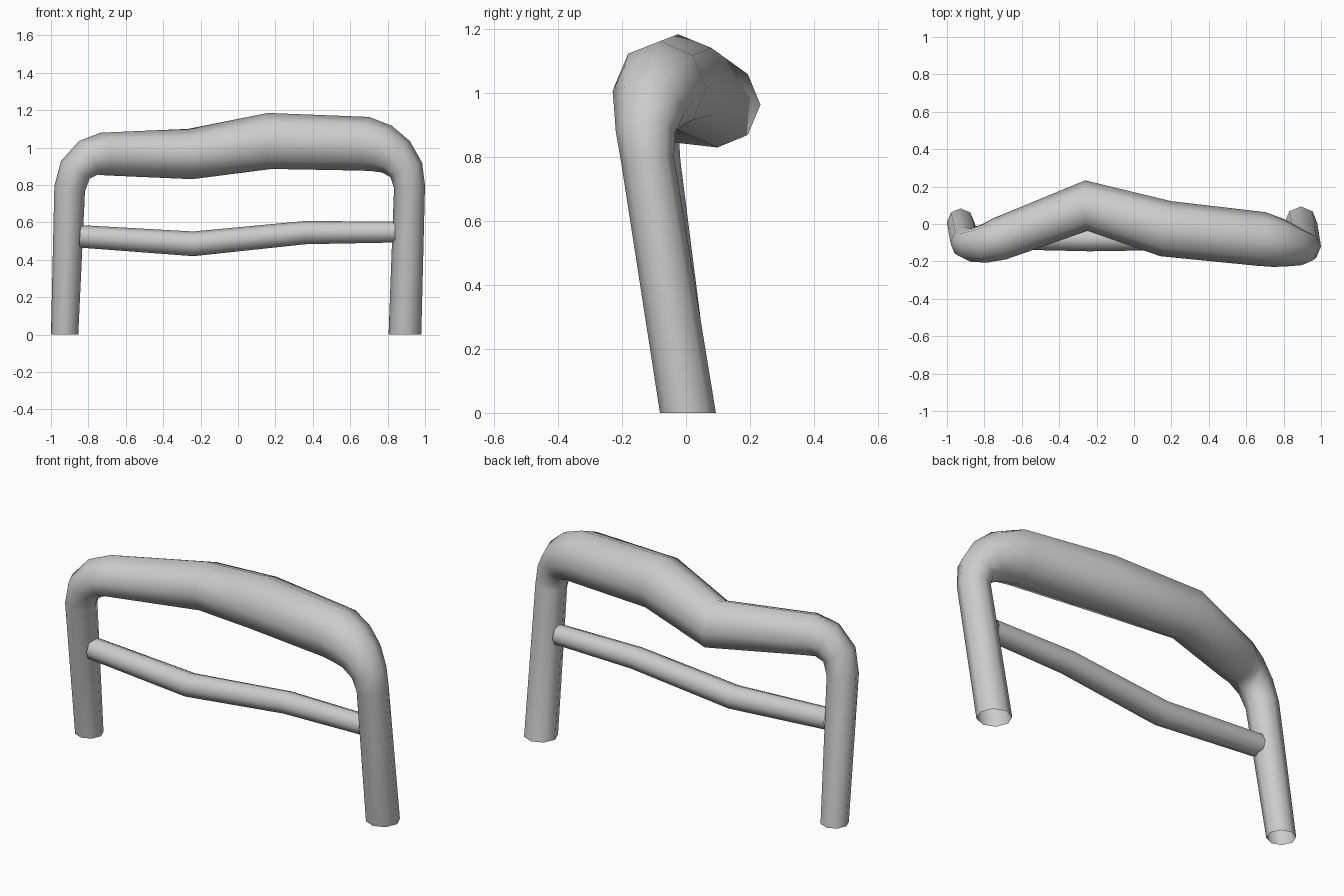
import bpy
import bmesh
from math import cos, sin, pi
from mathutils import Vector

cube = bpy.data.objects.get("Cube")
if cube:
    bpy.data.objects.remove(cube, do_unlink=True)

SIDES = 8

# One plain grey finish for the whole frame
grey = bpy.data.materials.new("light_grey")
grey.use_nodes = True
colour = (0.6, 0.6, 0.6, 1)
grey.diffuse_color = colour
grey.node_tree.nodes["Principled BSDF"].inputs["Base Color"].default_value = colour


def tube(name, stations):
    """Open eight-sided tube through (x, y, z, radius) stations."""
    centres = [Vector(s[:3]) for s in stations]
    last = len(centres) - 1
    bm = bmesh.new()
    rings = []
    for i, (centre, station) in enumerate(zip(centres, stations)):
        before = (centre - centres[max(i - 1, 0)]).normalized()
        after = (centres[min(i + 1, last)] - centre).normalized()
        tangent = (before + after).normalized()
        if station[2] == 0:
            tangent = Vector((0, 0, 1 if i == 0 else -1))  # feet sit flat
        side = Vector((0, 1, 0))
        side = (side - tangent * side.dot(tangent)).normalized()
        other = tangent.cross(side)
        ring = []
        for k in range(SIDES):
            a = 2 * pi * k / SIDES
            ring.append(bm.verts.new(centre + station[3] * (side * cos(a) + other * sin(a))))
        rings.append(ring)
    for lower, upper in zip(rings, rings[1:]):
        for k in range(SIDES):
            n = (k + 1) % SIDES
            bm.faces.new((lower[k], lower[n], upper[n], upper[k])).smooth = True
    bmesh.ops.recalc_face_normals(bm, faces=bm.faces)
    mesh = bpy.data.meshes.new(name)
    bm.to_mesh(mesh)
    bm.free()
    mesh.materials.append(grey)
    obj = bpy.data.objects.new(name, mesh)
    bpy.context.collection.objects.link(obj)
    return obj


# Legs and thick top rail, one continuous bent tube
tube("bent_frame", [
    (-0.927, 0.01, 0, 0.073),
    (-0.90, -0.10, 0.78, 0.083),
    (-0.87, -0.113, 0.88, 0.09),
    (-0.80, -0.105, 0.945, 0.103),
    (-0.72, -0.08, 0.965, 0.115),
    (-0.255, 0.098, 0.965, 0.135),
    (0.17, -0.025, 1.035, 0.15),
    (0.68, -0.08, 1.02, 0.145),
    (0.77, -0.10, 0.995, 0.132),
    (0.845, -0.115, 0.95, 0.112),
    (0.90, -0.127, 0.88, 0.093),
    (0.917, -0.12, 0.79, 0.083),
    (0.8925, 0.006, 0, 0.0875),
])

# Thin cross bar between the legs
tube("cross_bar", [
    (-0.845, -0.072, 0.525, 0.06),
    (-0.24, -0.08, 0.485, 0.066),
    (0.36, -0.075, 0.545, 0.062),
    (0.84, -0.075, 0.548, 0.056),
])
